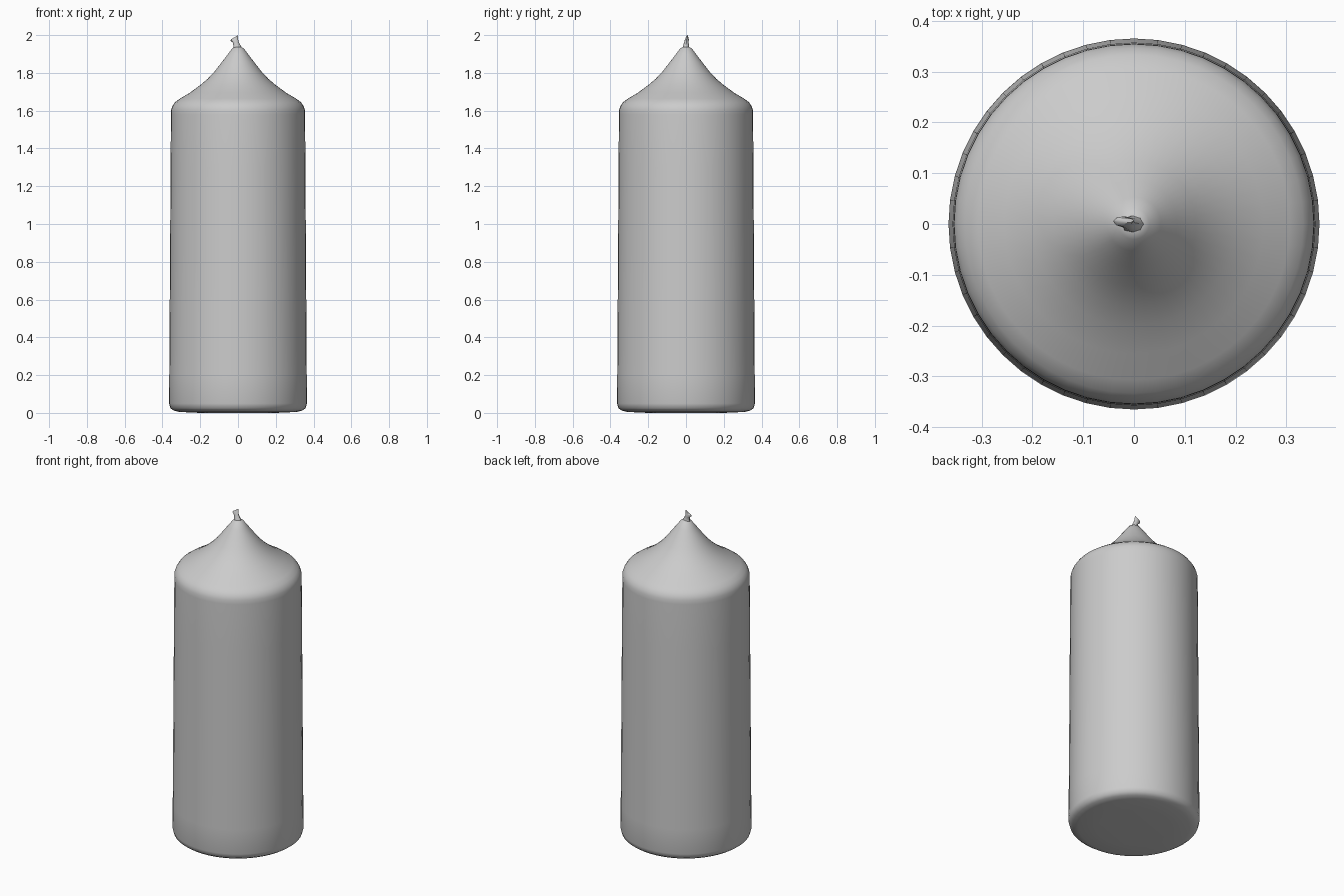
import bpy, bmesh
from math import sin, cos, pi, radians

if "Cube" in bpy.data.objects:
    bpy.data.objects.remove(bpy.data.objects["Cube"])


def loft(name, rings, sides):
    """Skin a stack of ellipses given as (cx, cy, z, rx, ry, tilt), capped at both ends."""
    bm = bmesh.new()
    loops = []
    for cx, cy, z, rx, ry, tilt in rings:
        loops.append([bm.verts.new((cx + rx * cos(2 * pi * i / sides),
                                    cy + ry * sin(2 * pi * i / sides),
                                    z + tilt * cos(2 * pi * i / sides)))
                      for i in range(sides)])
    for a, b in zip(loops, loops[1:]):
        for i in range(sides):
            j = (i + 1) % sides
            bm.faces.new((a[i], a[j], b[j], b[i]))
    bm.faces.new(loops[0][::-1])
    bm.faces.new(loops[-1])
    bmesh.ops.recalc_face_normals(bm, faces=bm.faces)
    mesh = bpy.data.meshes.new(name)
    bm.to_mesh(mesh)
    bm.free()
    obj = bpy.data.objects.new(name, mesh)
    bpy.context.collection.objects.link(obj)
    bpy.context.view_layer.objects.active = obj
    obj.select_set(True)
    bpy.ops.object.shade_smooth_by_angle(angle=radians(50))
    obj.select_set(False)
    return obj


# Wax body: rounded foot, slightly tapering wall, concave peaked top (radius, z)
profile = [(0.20, 0.0), (0.31, 0.005), (0.34, 0.012), (0.358, 0.025), (0.365, 0.05),
           (0.364, 0.2), (0.36, 0.8), (0.357, 1.3), (0.355, 1.58), (0.354, 1.605),
           (0.347, 1.625), (0.333, 1.645), (0.307, 1.664), (0.255, 1.695),
           (0.20, 1.735), (0.16, 1.769), (0.122, 1.81), (0.085, 1.858),
           (0.053, 1.90), (0.03, 1.93), (0.015, 1.938)]
loft("candle_body", [(0, 0, z, r, r, 0) for r, z in profile], 48)

# Wick: short bent stub, flattened towards its slanted tip
loft("wick", [(0.0, 0.0, 1.915, 0.030, 0.026, 0),
              (-0.003, 0.0, 1.938, 0.021, 0.016, 0),
              (-0.012, 0.002, 1.962, 0.015, 0.012, 0.002),
              (-0.021, 0.005, 1.978, 0.020, 0.010, 0.008),
              (-0.018, 0.007, 1.989, 0.018, 0.005, 0.011)], 8)
